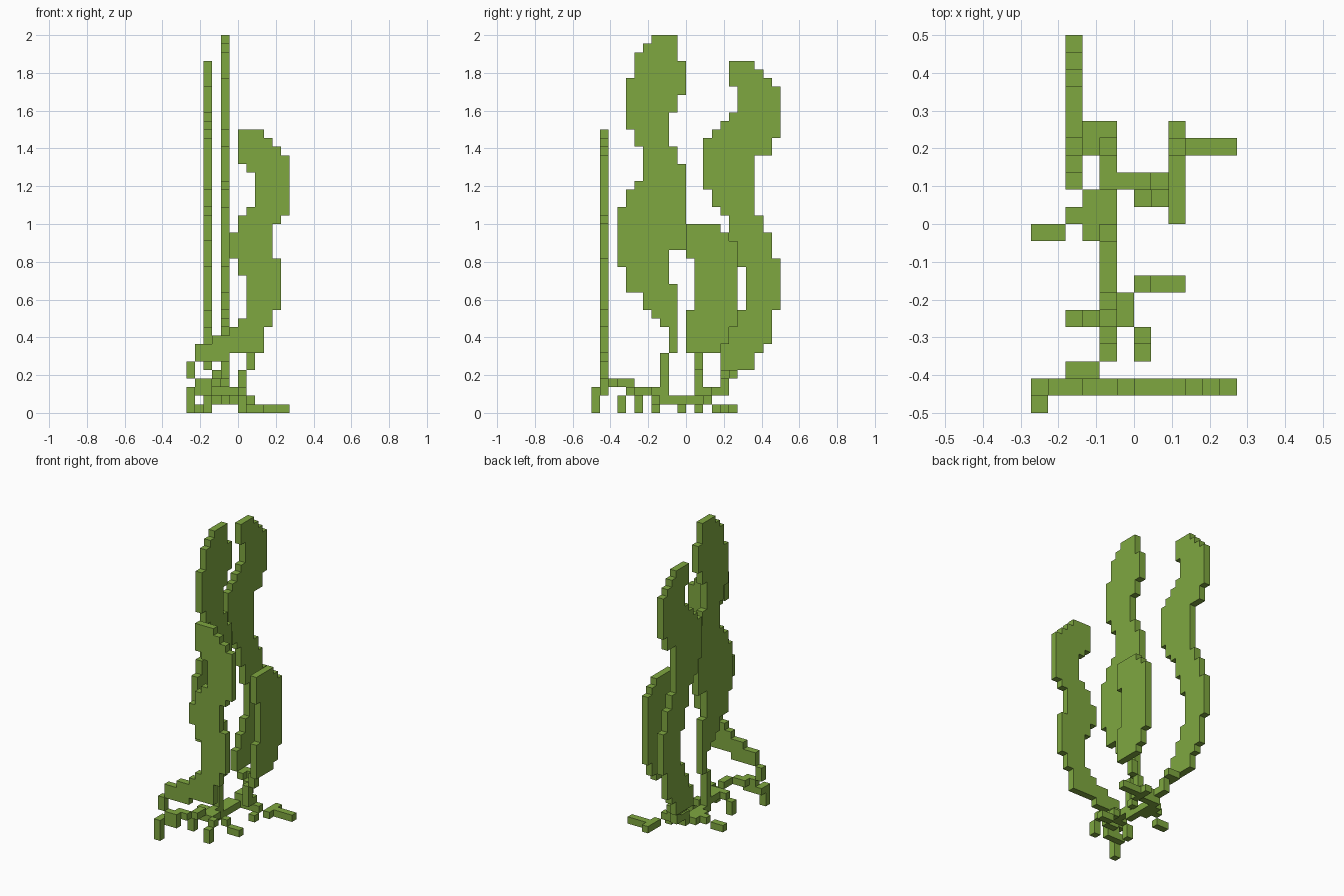
import bpy
import bmesh
from mathutils import Vector

UNIT = 1 / 22  # edge length of one block

if "Cube" in bpy.data.objects:
    bpy.data.objects.remove(bpy.data.objects["Cube"], do_unlink=True)

# Single leaf colour
leaf_green = bpy.data.materials.new("leaf_green")
leaf_green.use_nodes = True
leaf_colour = (0.212, 0.386, 0.051, 1)
leaf_green.diffuse_color = leaf_colour
leaf_green.node_tree.nodes["Principled BSDF"].inputs["Base Color"].default_value = leaf_colour


def finish(mesh_builder, name):
    """Turn a bmesh measured in blocks into a coloured object."""
    bmesh.ops.recalc_face_normals(mesh_builder, faces=mesh_builder.faces)
    bmesh.ops.scale(mesh_builder, vec=Vector((UNIT, UNIT, UNIT)), verts=mesh_builder.verts)
    mesh = bpy.data.meshes.new(name)
    mesh_builder.to_mesh(mesh)
    mesh_builder.free()
    mesh.materials.append(leaf_green)
    bpy.context.collection.objects.link(bpy.data.objects.new(name, mesh))


def stepped_edge(top, steps):
    """Walk down a stair-step edge; each step is (bottom height, offset)."""
    points = []
    for bottom, offset in steps:
        points += [(offset, top), (offset, bottom)]
        top = bottom
    return points


def blade(name, plane, position, top, low_side, high_side):
    """Flat, one-block-thick kelp blade with a stepped outline."""
    outline = stepped_edge(top, low_side) + stepped_edge(top, high_side)[::-1]
    builder = bmesh.new()
    if plane == "side":
        corners = [Vector((position, across, height)) for across, height in outline]
        thickness = Vector((1, 0, 0))
    else:
        corners = [Vector((across, position, height)) for across, height in outline]
        thickness = Vector((0, 1, 0))
    face = builder.faces.new([builder.verts.new(corner) for corner in corners])
    extruded = bmesh.ops.extrude_face_region(builder, geom=[face], use_keep_orig=True)
    moved = [item for item in extruded["geom"] if isinstance(item, bmesh.types.BMVert)]
    bmesh.ops.translate(builder, vec=thickness, verts=moved)
    finish(builder, name)


def blocks(name, pieces):
    """Join straight runs of blocks, each given as (corner, size)."""
    builder = bmesh.new()
    for corner, size in pieces:
        verts = bmesh.ops.create_cube(builder, size=1)["verts"]
        for vert in verts:
            vert.co = Vector([c + (v + 0.5) * s for c, v, s in zip(corner, vert.co, size)])
    finish(builder, name)


# Common run directions
def along_x(length):
    return (length, 1, 1)


def along_y(length):
    return (1, length, 1)


def upright(length):
    return (1, 1, length)


# Four blades
blade("rear_blade", "side", -4, 41,
      [(38, 5), (35, 6), (34, 5), (33, 4), (32, 3), (26, 2), (24, 3), (23, 4),
       (20, 5), (17, 6), (12, 7), (10, 6), (8, 5), (5, 4)],
      [(40, 8), (39, 9), (38, 10), (32, 11), (30, 10), (23, 8), (21, 9),
       (18, 10), (12, 11), (8, 10), (7, 9), (5, 8)])

blade("tall_blade", "side", -2, 44,
      [(43, -4), (42, -5), (39, -6), (33, -7), (31, -6), (27, -5), (26, -6),
       (24, -7), (17, -8), (14, -7), (12, -5), (11, -4), (10, -3), (7, -2)],
      [(41, -1), (37, 0), (35, -1), (31, -2), (29, -1), (19, 0), (15, -2), (7, -1)])

blade("front_blade", "front", -10, 33,
      [(29, 0), (28, 1), (24, 2), (23, 1), (21, 0), (18, -1), (16, 0), (11, 1),
       (10, 0), (9, -1), (8, -3), (6, -5)],
      [(32, 3), (31, 4), (30, 5), (23, 6), (22, 5), (18, 4), (12, 5), (10, 4),
       (7, 3), (6, -1)])

blade("short_blade", "side", 2, 22,
      [(18, 0), (12, 1), (7, 0)],
      [(21, 4), (20, 5), (10, 6), (8, 5), (7, 4)])

# Stems joining the blades to the root crown
blocks("rear_stem", [
    ((-3, 5, 4), along_x(2)),
    ((-3, 4, 4), along_x(1)),
    ((-2, 4, 2), upright(2)),
    ((-2, 2, 2), along_y(2)),
])
blocks("tall_stem", [
    ((-2, -3, 2), upright(5)),
])
blocks("front_stem", [
    ((-6, -10, 4), upright(2)),
    ((-5, -10, 3), along_x(2)),
    ((-4, -9, 3), along_x(2)),
    ((-2, -8, 3), along_y(2)),
    ((-2, -6, 2), along_y(3)),
])
blocks("short_stem", [
    ((1, 1, 5), upright(2)),
    ((0, 1, 2), upright(3)),
    ((-1, 2, 2), along_x(2)),
])

# Root crown and spreading roots
blocks("root_crown", [
    ((-2, -3, 1), along_y(5)),
    ((-2, 2, 1), along_x(3)),
])
blocks("front_roots", [
    ((-6, -11, 0), upright(3)),
    ((-6, -10, 2), along_x(3)),
    ((-1, -6, 2), along_y(2)),
    ((0, -7, 2), along_y(1)),
    ((0, -8, 0), upright(2)),
    ((-3, -6, 2), along_x(1)),
    ((-4, -6, 0), upright(2)),
    ((0, -4, 1), along_x(1)),
    ((1, -4, 0), along_x(2)),
])
blocks("rear_roots", [
    ((-3, -1, 1), along_x(1)),
    ((-3, 1, 1), along_x(1)),
    ((-4, 0, 1), along_x(2)),
    ((-6, -1, 0), along_x(2)),
    ((1, 2, 1), along_x(1)),
    ((1, 1, 0), along_x(1)),
    ((2, 3, 0), along_y(3)),
    ((3, 4, 0), along_x(3)),
])
